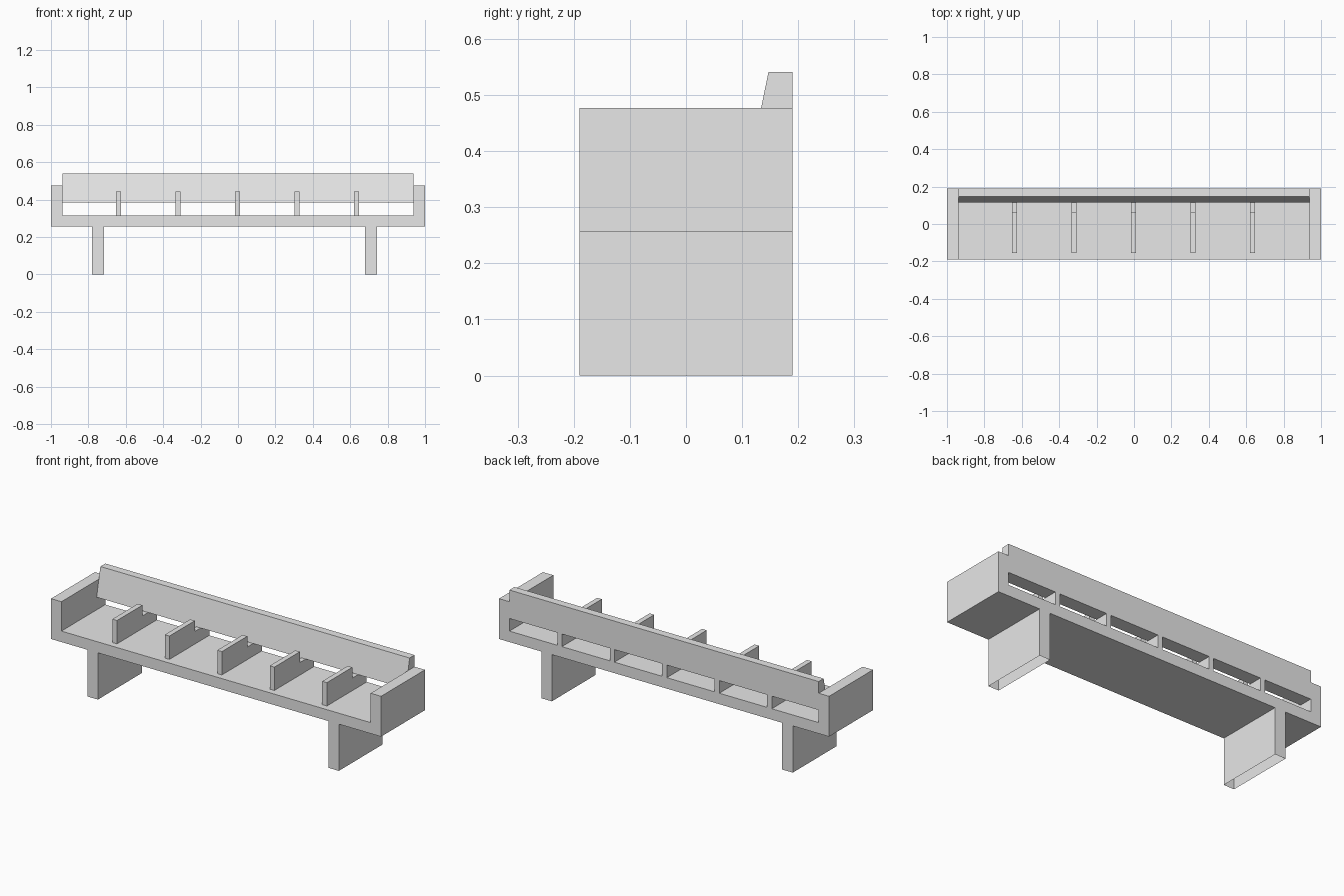
import bpy
import bmesh
from mathutils import Vector

cube = bpy.data.objects.get("Cube")
if cube:
    bpy.data.objects.remove(cube, do_unlink=True)

# One plain grey for the whole bench
grey = bpy.data.materials.new("plain grey")
grey.use_nodes = True
grey.diffuse_color = (0.8, 0.8, 0.8, 1)
grey.node_tree.nodes["Principled BSDF"].inputs["Base Color"].default_value = (0.8, 0.8, 0.8, 1)


def prism(name, profile, axis, start, end, open_bottom=False):
    """Extrude a profile along x (points are y, z) or along y (points are x, z)."""
    bm = bmesh.new()
    if axis == "x":
        points = [(start, a, z) for a, z in profile]
        step = Vector((end - start, 0, 0))
    else:
        points = [(a, start, z) for a, z in profile]
        step = Vector((0, end - start, 0))
    face = bm.faces.new([bm.verts.new(p) for p in points])
    new = bmesh.ops.extrude_face_region(bm, geom=[face], use_keep_orig=True)["geom"]
    bmesh.ops.translate(bm, vec=step, verts=[g for g in new if isinstance(g, bmesh.types.BMVert)])
    bmesh.ops.recalc_face_normals(bm, faces=bm.faces)
    if open_bottom:
        bm.normal_update()
        bmesh.ops.delete(bm, geom=[f for f in bm.faces if f.normal.z < -0.9], context="FACES")
    mesh = bpy.data.meshes.new(name)
    bm.to_mesh(mesh)
    bm.free()
    mesh.materials.append(grey)
    obj = bpy.data.objects.new(name, mesh)
    bpy.context.collection.objects.link(obj)
    return obj


DEPTH = 0.19      # half depth of the bench
BASE = 0.256      # underside of the tray
FLOOR = 0.316     # top of the tray floor
ARM = 0.477       # top of the end walls
INNER = 0.937     # inner side of the end walls
RAIL = 0.385      # underside of the back rail

# Tray floor with its two end walls
prism("seat_tray",
      [(-1, BASE), (1, BASE), (1, ARM), (INNER, ARM), (INNER, FLOOR),
       (-INNER, FLOOR), (-INNER, ARM), (-1, ARM)],
      "y", -DEPTH, DEPTH)

# Back rail with a sloping front, spanning between the end walls
prism("back_rail",
      [(0.115, RAIL), (DEPTH, RAIL), (DEPTH, 0.541), (0.147, 0.541)],
      "x", -INNER, INNER)

# Five dividers, notched to pass under the rail
for i in range(5):
    x = -0.639 + 0.318 * i
    prism(f"divider_{i + 1}",
          [(-0.155, FLOOR), (DEPTH, FLOOR), (DEPTH, RAIL), (0.065, RAIL),
           (0.065, 0.444), (-0.155, 0.444)],
          "x", x - 0.014, x + 0.014)

# Two slab legs, hollow and open underneath
for name, x in (("right_leg", -0.748), ("left_leg", 0.712)):
    prism(name,
          [(x - 0.032, 0), (x + 0.032, 0), (x + 0.032, BASE), (x - 0.032, BASE)],
          "y", -DEPTH, DEPTH, open_bottom=True)
